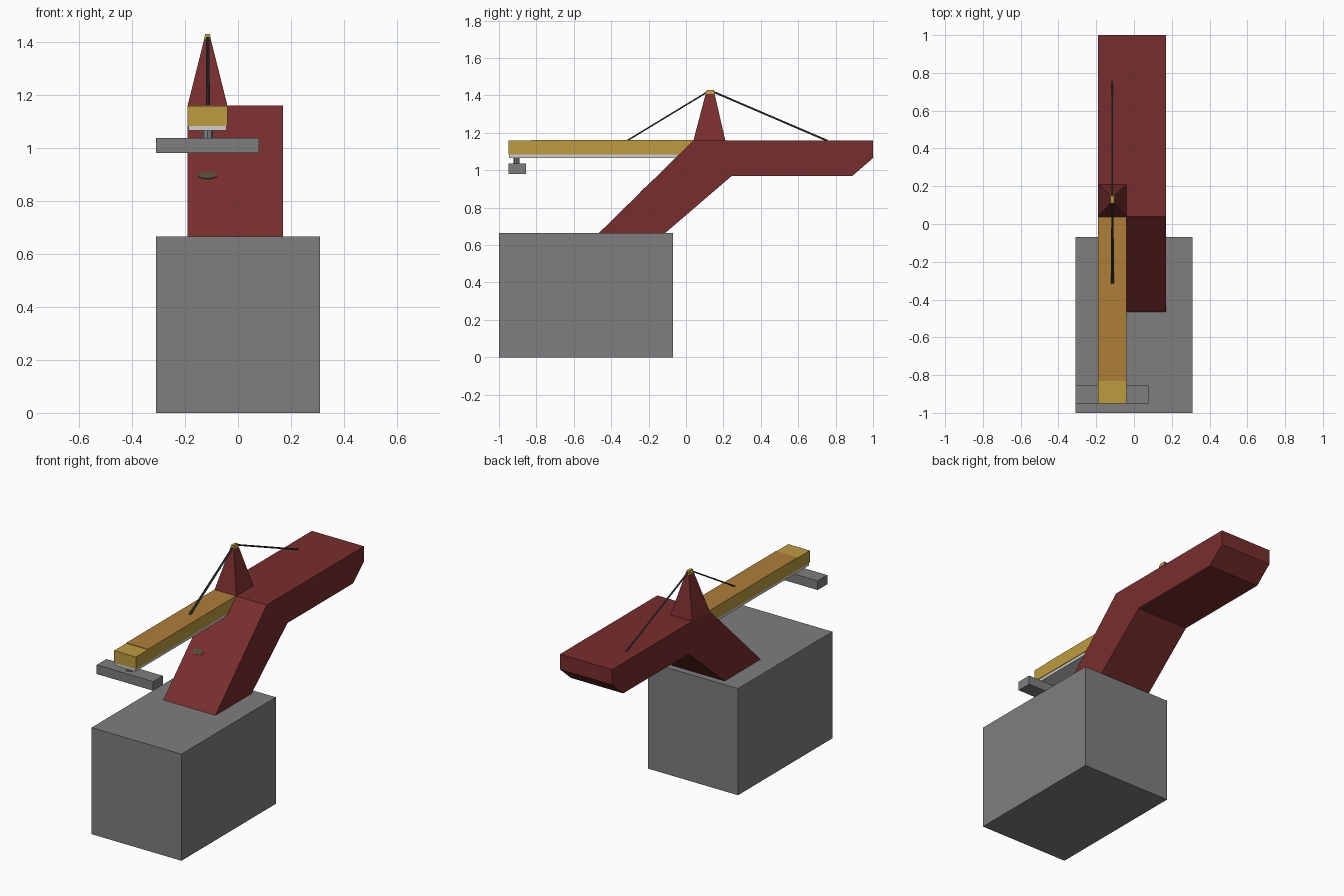
import bpy, bmesh, math
from mathutils import Vector

if "Cube" in bpy.data.objects:
    bpy.data.objects.remove(bpy.data.objects["Cube"])


def material(name, rgb):
    m = bpy.data.materials.new(name)
    m.diffuse_color = (*rgb, 1)
    m.use_nodes = True
    m.node_tree.nodes["Principled BSDF"].inputs["Base Color"].default_value = m.diffuse_color
    return m


GREY = material("concrete grey", (0.21, 0.21, 0.21))
RED = material("dark red", (0.19, 0.027, 0.027))
YELLOW = material("yellow", (0.51, 0.33, 0.05))
ORANGE = material("ochre", (0.43, 0.21, 0.04))
WHITE = material("pale grey", (0.62, 0.62, 0.62))
CABLE = material("cable grey", (0.05, 0.06, 0.06))
GREEN = material("dull green", (0.09, 0.07, 0.045))


def finish(name, bm, mat):
    bmesh.ops.recalc_face_normals(bm, faces=bm.faces)
    me = bpy.data.meshes.new(name)
    bm.to_mesh(me)
    bm.free()
    me.materials.append(mat)
    ob = bpy.data.objects.new(name, me)
    bpy.context.collection.objects.link(ob)
    return ob


def extrude_x(name, profile, x0, x1, mat):
    """Side profile of (y, z) points extruded along x."""
    bm = bmesh.new()
    face = bm.faces.new([bm.verts.new((x0, y, z)) for y, z in profile])
    new = bmesh.ops.extrude_face_region(bm, geom=[face])["geom"]
    bmesh.ops.translate(bm, vec=(x1 - x0, 0, 0),
                        verts=[v for v in new if isinstance(v, bmesh.types.BMVert)])
    return finish(name, bm, mat)


def box(name, x, y, z, mat):
    return extrude_x(name, [(y[0], z[0]), (y[1], z[0]), (y[1], z[1]), (y[0], z[1])], *x, mat)


def taper(name, low, high, z, mat):
    """Frustum between two rectangles given as (x0, x1, y0, y1)."""
    bm = bmesh.new()
    rings = []
    for (x0, x1, y0, y1), h in ((low, z[0]), (high, z[1])):
        rings.append([bm.verts.new((x, y, h)) for x, y in
                      ((x0, y0), (x1, y0), (x1, y1), (x0, y1))])
    a, b = rings
    bm.faces.new(a)
    bm.faces.new(b)
    for i in range(4):
        j = (i + 1) % 4
        bm.faces.new((a[i], a[j], b[j], b[i]))
    return finish(name, bm, mat)


def rod(name, p, q, r, mat, sides=6, scale=(1, 1)):
    p, q = Vector(p), Vector(q)
    d = q - p
    bm = bmesh.new()
    bmesh.ops.create_cone(bm, cap_ends=True, segments=sides, radius1=r, radius2=r, depth=d.length)
    bmesh.ops.scale(bm, vec=(*scale, 1), verts=bm.verts)
    m = d.to_track_quat('Z', 'Y').to_matrix().to_4x4()
    m.translation = (p + q) / 2
    bmesh.ops.transform(bm, matrix=m, verts=bm.verts)
    return finish(name, bm, mat)


AX = (-0.19, -0.04)   # width of the arm
CX = -0.115           # centre line of arm, tower and cables

# Base and bent red body
box("base_block", (-0.31, 0.31), (-1, -0.07), (0, 0.665), GREY)
extrude_x("bent_body", [(-0.465, 0.665), (-0.11, 0.665), (0.245, 0.97), (0.89, 0.97),
                        (1, 1.065), (1, 1.16), (0.04, 1.16)], -0.19, 0.17, RED)

# Arm, meeting the sloped body, with top panel and pale rail
extrude_x("arm", [(-0.95, 1.083), (-0.038, 1.083), (0.038, 1.158), (-0.95, 1.158)], *AX, YELLOW)
box("arm_top_panel", AX, (-0.83, 0.038), (1.158, 1.161), ORANGE)
extrude_x("arm_rail", [(-0.947, 1.065), (-0.056, 1.065), (-0.038, 1.083), (-0.947, 1.083)],
          AX[0] + 0.004, AX[1] - 0.004, WHITE)

# Hanging load bar
rod("hanger", (CX, -0.905, 1.03), (CX, -0.905, 1.07), 0.02, GREY, 8, (1, 0.8))
box("load_bar", (-0.31, 0.08), (-0.95, -0.855), (0.98, 1.037), GREY)

# Tower and cap
taper("tower", (*AX, 0.04, 0.21), (-0.128, -0.102, 0.105, 0.153), (1.16, 1.408), RED)
taper("tower_cap", (-0.128, -0.102, 0.105, 0.153), (-0.124, -0.106, 0.11, 0.148),
      (1.408, 1.43), YELLOW)

# Stay cables: front pair and one back stay
for i, dx in enumerate((-0.003, 0.006)):
    rod(f"front_cable_{i + 1}", (CX + dx * 0.5, 0.12, 1.422), (CX + dx, -0.315, 1.158), 0.004, CABLE)
rod("back_cable", (CX, 0.14, 1.422), (CX, 0.755, 1.158), 0.005, CABLE)

# Small flush disc on the sloped front
n = Vector((0, -0.495, 0.505)).normalized()
c = Vector((CX, -0.23, 0.895))
disc = rod("slope_disc", c - n * 0.004, c + n * 0.003, 0.018, GREEN, 16, (2.0, 1.0))
